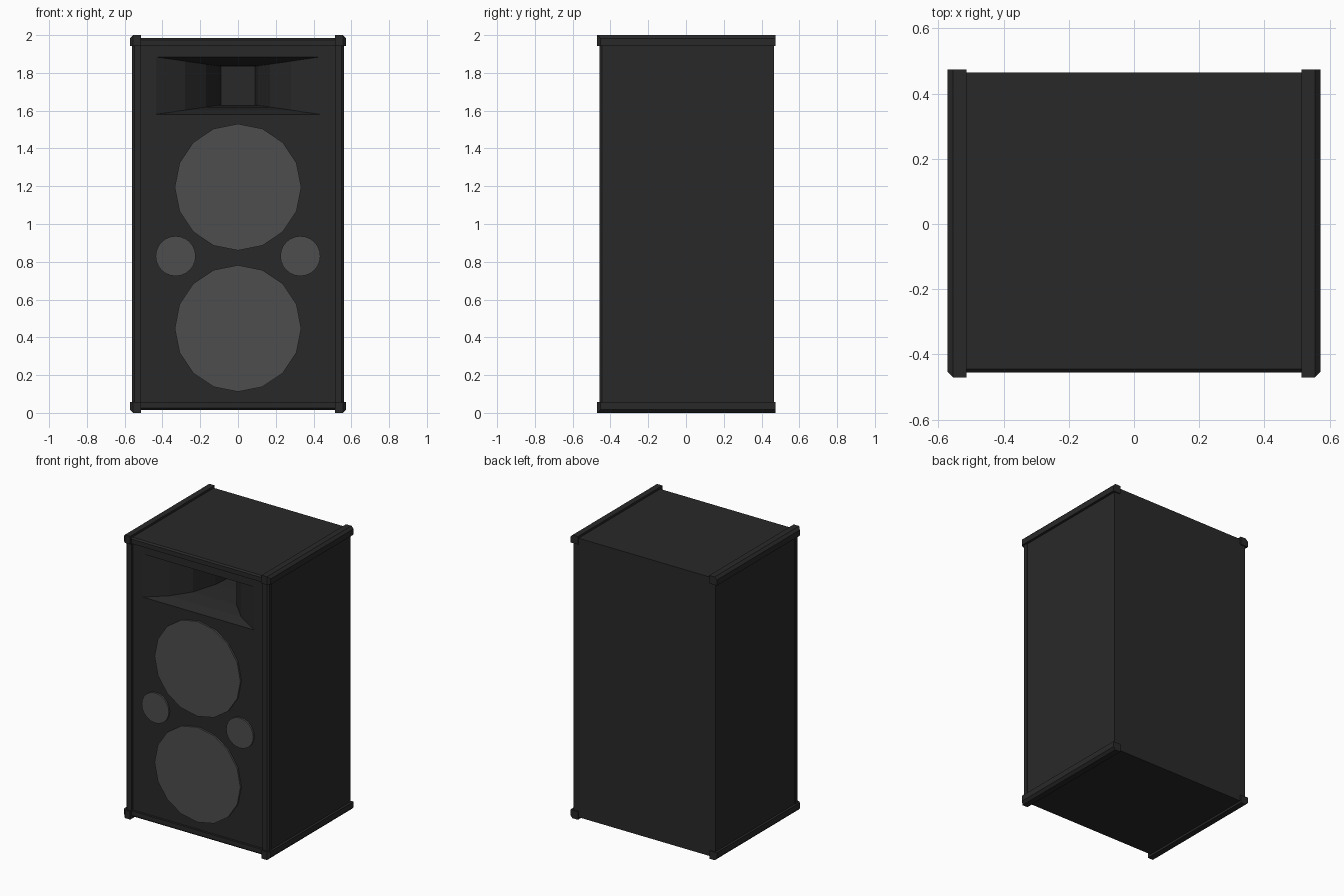
import bpy, bmesh, math
from mathutils import Matrix

if "Cube" in bpy.data.objects:
    bpy.data.objects.remove(bpy.data.objects["Cube"])


def material(name, v):
    m = bpy.data.materials.new(name)
    m.diffuse_color = (v, v, v, 1)
    m.use_nodes = True
    m.node_tree.nodes["Principled BSDF"].inputs["Base Color"].default_value = m.diffuse_color
    return m


DARK = material("black_paint", 0.022)
GREY = material("grille_grey", 0.075)


def finish(name, bm, mat):
    bmesh.ops.recalc_face_normals(bm, faces=bm.faces[:])
    me = bpy.data.meshes.new(name)
    bm.to_mesh(me)
    bm.free()
    me.materials.append(mat)
    ob = bpy.data.objects.new(name, me)
    bpy.context.collection.objects.link(ob)
    return ob


def box(name, lo, hi, chamfer=0.0, pick=None):
    """Box between two corners; chamfers the edges whose midpoint passes pick."""
    bm = bmesh.new()
    bmesh.ops.create_cube(bm, size=1)
    for v in bm.verts:
        v.co = [lo[i] + (v.co[i] + 0.5) * (hi[i] - lo[i]) for i in range(3)]
    if pick:
        edges = [e for e in bm.edges if pick((e.verts[0].co + e.verts[1].co) / 2)]
        bmesh.ops.bevel(bm, geom=edges, offset=chamfer, segments=1, affect='EDGES')
    return finish(name, bm, DARK)


def mirror(ob, x=True, z=False):
    """Mirror across the cabinet centre (x = 0, z = 1)."""
    ob.data.transform(Matrix.Translation((0, 0, -1)))
    ob.location.z = 1
    mod = ob.modifiers.new("mirror", 'MIRROR')
    mod.use_axis = (x, False, z)


def disc(name, x, z, r, sides):
    bm = bmesh.new()
    bmesh.ops.create_cone(bm, cap_ends=True, segments=sides, radius1=r, radius2=r, depth=0.02,
                          matrix=Matrix.Translation((x, -0.442, z)) @ Matrix.Rotation(math.pi / 2, 4, 'X'))
    return finish(name, bm, GREY)


# Cabinet body, its front face is the recessed baffle
FRONT = -0.44
cabinet = box("cabinet", (-0.555, FRONT, 0.015), (0.555, 0.465, 1.985))

# Flared horn: lofted cutter from mouth to throat (half width, depth)
bm = bmesh.new()
rings = []
for w, d in [(0.45, -0.01), (0.435, 0.0), (0.28, 0.075), (0.17, 0.18), (0.105, 0.34), (0.09, 0.47)]:
    h = 0.102 + 0.05 * (w - 0.09) / 0.345
    rings.append([bm.verts.new((sx * w, FRONT + d, 1.7325 + sz * h))
                  for sx, sz in ((-1, -1), (1, -1), (1, 1), (-1, 1))])
for a, b in zip(rings, rings[1:]):
    for i in range(4):
        j = (i + 1) % 4
        bm.faces.new((a[i], a[j], b[j], b[i]))
bm.faces.new(rings[0])
bm.faces.new(rings[-1])
cutter = finish("horn_cutter", bm, DARK)
cutter.hide_render = True
cutter.hide_set(True)
cut = cabinet.modifiers.new("horn", 'BOOLEAN')
cut.operation = 'DIFFERENCE'
cut.solver = 'EXACT'
cut.object = cutter

# Raised front frame
post = box("front_post", (0.513, -0.458, 0.02), (0.56, -0.42, 1.98), 0.012,
           lambda c: c.x > 0.55 and c.y < -0.45 and 0.5 < c.z < 1.5)
mirror(post)
rail = box("front_rail", (-0.53, -0.455, 1.943), (0.53, -0.42, 1.985), 0.01,
           lambda c: c.y < -0.45 and c.z > 1.98 and abs(c.x) < 0.1)
mirror(rail, x=False, z=True)

# Protective runners along the four side edges
runner = box("edge_runner", (0.513, -0.47, 1.943), (0.572, 0.473, 2.0), 0.017,
             lambda c: c.x > 0.57 and (c.z > 1.99 or c.y < -0.46))
mirror(runner, z=True)

# Woofers and bass ports
disc("upper_woofer", 0, 1.195, 0.335, 16)
disc("lower_woofer", 0, 0.447, 0.335, 16)
for side, x in (("left", -0.33), ("right", 0.33)):
    disc(side + "_port", x, 0.83, 0.106, 24)
